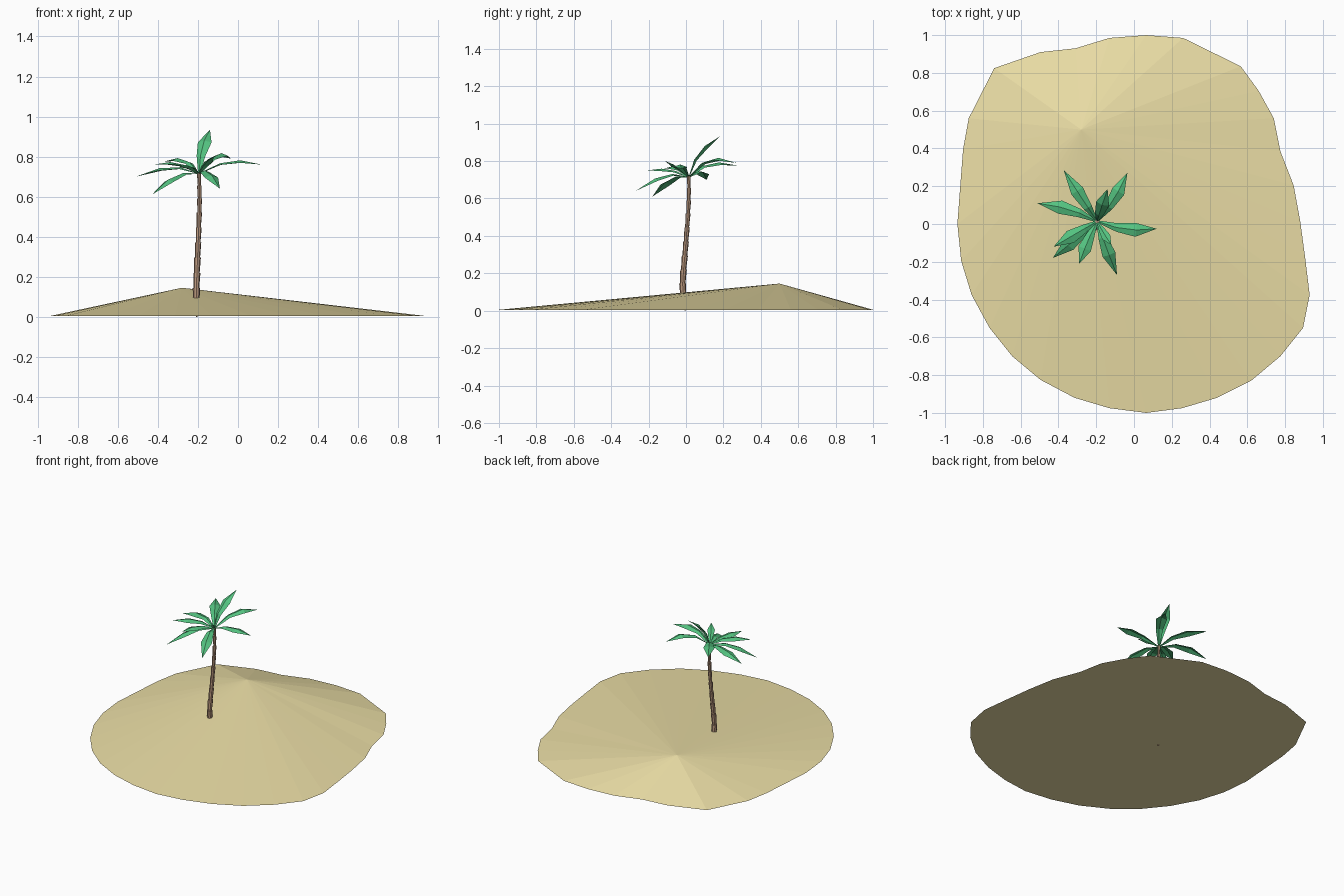
import bpy, bmesh, math
from mathutils import Vector

if "Cube" in bpy.data.objects:
    bpy.data.objects.remove(bpy.data.objects["Cube"])


def material(name, rgb):
    m = bpy.data.materials.new(name)
    m.diffuse_color = (*rgb, 1)
    m.use_nodes = True
    m.node_tree.nodes["Principled BSDF"].inputs["Base Color"].default_value = m.diffuse_color
    return m


def finish(name, bm, mat):
    me = bpy.data.meshes.new(name)
    bm.to_mesh(me)
    bm.free()
    me.materials.append(mat)
    ob = bpy.data.objects.new(name, me)
    bpy.context.collection.objects.link(ob)
    return ob


sand = material("sand", (0.83, 0.73, 0.38))
bark = material("bark", (0.52, 0.33, 0.22))
green = material("green", (0.09, 0.55, 0.22))

# Island: irregular outline fanned up to an off-centre peak, flat underneath
outline = [(-.74, .825), (-.495, .91), (-.31, .93), (-.13, .985), (.065, 1), (.26, .985),
           (.565, .835), (.66, .705), (.74, .56), (.775, .385), (.845, .205), (.88, .015),
           (.905, -.17), (.93, -.375), (.895, -.55), (.775, -.7), (.62, -.83), (.44, -.92),
           (.255, -.975), (.065, -1), (-.13, -.975), (-.315, -.92), (-.495, -.825),
           (-.645, -.7), (-.765, -.55), (-.86, -.375), (-.915, -.195), (-.935, 0),
           (-.92, .2), (-.905, .395), (-.875, .56)]
bm = bmesh.new()
rim = [bm.verts.new((x, y, 0.005)) for x, y in outline]
peak = bm.verts.new((-0.28, 0.5, 0.145))
for a, b in zip(rim, rim[1:] + rim[:1]):
    bm.faces.new((b, a, peak))
bm.faces.new(rim)
finish("island", bm, sand)

# Trunk: stacked flared segments along a gently bent centre line
path = [(-.206, -.003, 0), (-.208, -.014, .07), (-.208, -.018, .145), (-.205, -.013, .22),
        (-.202, -.006, .295), (-.199, 0, .37), (-.196, .006, .445), (-.193, .011, .52),
        (-.192, .015, .59), (-.193, .016, .655), (-.195, .014, .72)]
SIDES = 8
bm = bmesh.new()
rings = []
for i in range(len(path) - 1):
    wide = 0.0195 - 0.001 * i
    for p, r in ((path[i], wide - 0.003), (path[i + 1], wide)):
        if not rings:
            r = 0.004          # buried root tip
        rings.append([bm.verts.new((p[0] + r * math.cos(math.tau * k / SIDES),
                                    p[1] + r * math.sin(math.tau * k / SIDES), p[2]))
                      for k in range(SIDES)])
for lo, hi in zip(rings, rings[1:]):
    for k in range(SIDES):
        n = (k + 1) % SIDES
        bm.faces.new((lo[k], lo[n], hi[n], hi[k]))
bm.faces.new(rings[0][::-1])
bm.faces.new(rings[-1])
finish("trunk", bm, bark)

# Fronds: (arch control point, tip), each a folded pointed blade
crown = Vector((-.195, .014, .715))
fronds = [((-.26, .11, .83), (-.372, .285, .775)),
          ((-.10, .12, .87), (-.035, .27, .79)),
          ((-.19, .04, .87), (-.14, .185, .935)),
          ((-.04, -.05, .82), (.12, -.025, .76)),
          ((-.155, -.11, .77), (-.09, -.27, .64)),
          ((-.165, -.045, .78), (-.12, -.11, .80)),
          ((-.25, -.09, .78), (-.29, -.21, .75)),
          ((-.31, -.08, .75), (-.43, -.18, .61)),
          ((-.29, -.04, .80), (-.425, -.12, .76)),
          ((-.33, .09, .79), (-.51, .11, .70))]


def frond(name, mid, tip):
    mid, tip = Vector(mid), Vector(tip)
    size = min(1, (tip - crown).length / 0.25)
    side = (tip - crown).cross(Vector((0, 0, 1))).normalized()
    bm = bmesh.new()
    rows = []
    for t, w in ((0, .005), (.33, .023), (.66, .036)):
        c = crown * (1 - t) ** 2 + mid * 2 * t * (1 - t) + tip * t * t
        tan = (mid - crown) * (1 - t) + (tip - mid) * t
        up = side.cross(tan).normalized()
        w *= size
        rows.append([bm.verts.new(c + side * w * s - up * abs(s) * w * 0.35)
                     for s in (-1, 0, 1)])
    for a, b in zip(rows, rows[1:]):
        for k in (0, 1):
            bm.faces.new((a[k + 1], a[k], b[k], b[k + 1]))
    end = bm.verts.new(tip)
    for k in (0, 1):
        bm.faces.new((rows[-1][k + 1], rows[-1][k], end))
    bm.normal_update()
    if sum(f.normal.z for f in bm.faces) < 0:
        bmesh.ops.reverse_faces(bm, faces=bm.faces[:])
    finish(name, bm, green)


for i, (mid, tip) in enumerate(fronds):
    frond(f"frond_{i + 1}", mid, tip)
